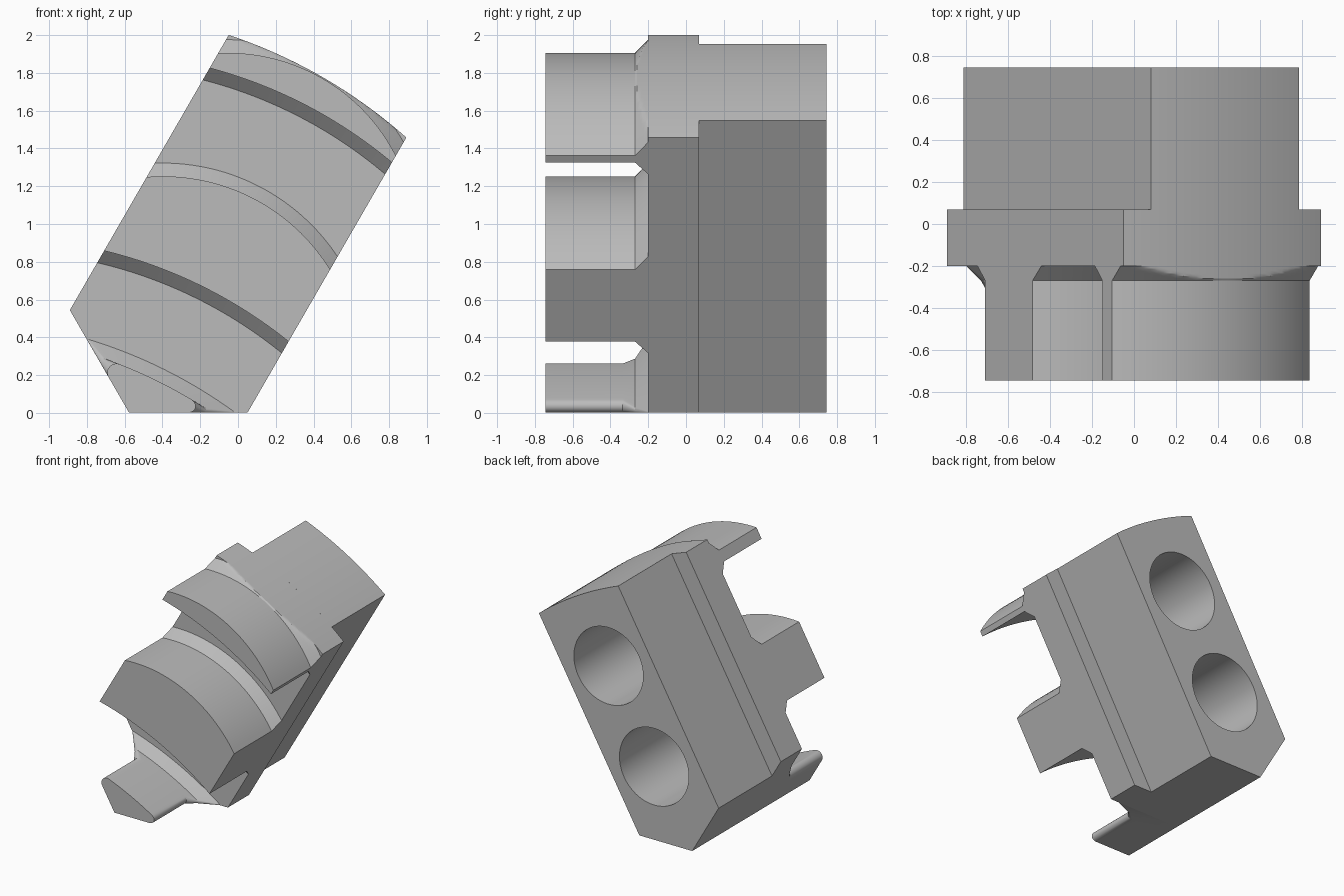
import bpy, bmesh, math

if "Cube" in bpy.data.objects:
    bpy.data.objects.remove(bpy.data.objects["Cube"])

steel = bpy.data.materials.new("grey steel")
steel.use_nodes = True
steel.diffuse_color = (0.5, 0.5, 0.5, 1)
steel.node_tree.nodes["Principled BSDF"].inputs["Base Color"].default_value = (0.5, 0.5, 0.5, 1)

C, S = math.cos(math.radians(30)), 0.5
HALF, TIP, SLOPE = 0.543, -0.2875, math.tan(math.radians(30))
FRONT, FACE, NECK, STEP, BACK = -0.745, -0.2, -0.27, 0.068, 0.745
CHAMFER = FACE - NECK


def place(v, u, y):
    """Across (v) and along (u) the tilted jaw to world space."""
    return (S * u + C * (v - 0.5), y, C * u - S * (v - 0.5))


def loft(name, rings):
    """Solid through rings given as (y, [(v, u), ...])."""
    bm = bmesh.new()
    loops = [[bm.verts.new(place(v, u, y)) for v, u in pts] for y, pts in rings]
    n = len(loops[0])
    for a, b in zip(loops, loops[1:]):
        for i in range(n):
            j = (i + 1) % n
            bm.faces.new((a[i], a[j], b[j], b[i]))
    bm.faces.new(loops[0])
    bm.faces.new(loops[-1])
    bmesh.ops.recalc_face_normals(bm, faces=bm.faces)
    mesh = bpy.data.meshes.new(name)
    bm.to_mesh(mesh)
    bm.free()
    mesh.materials.append(steel)
    ob = bpy.data.objects.new(name, mesh)
    bpy.context.collection.objects.link(ob)
    return ob


def arc(p, q, radius):
    """Function (v, offset) -> u for an upward bulging arc from p to q."""
    dv, du = q[0] - p[0], q[1] - p[1]
    chord = math.hypot(dv, du)
    drop = math.sqrt(radius ** 2 - chord ** 2 / 4)
    cv = (p[0] + q[0]) / 2 + du / chord * drop
    cu = (p[1] + q[1]) / 2 - dv / chord * drop
    return lambda v, off=0: cu + math.sqrt((radius + off) ** 2 - (v - cv) ** 2)


def edge_arc(left, right, radius):
    return arc((-HALF, left), (HALF, right), radius)


def span(a, b, n=32):
    return [a + (b - a) * i / n for i in range(n + 1)]


def tip_u(v):
    return TIP + SLOPE * abs(v)


top = edge_arc(1.708, 1.708, 2.7)


# Main block: wide flange in front, narrower body behind
def outline(half):
    return [(0, TIP), (half, tip_u(half))] + [(v, top(v)) for v in span(half, -half)] + [(-half, tip_u(half))]


flange = loft("flange", [(y, outline(HALF)) for y in (FACE, STEP)])
body = loft("rear_body", [(y, outline(0.407)) for y in (STEP, BACK)])

# Two blind bolt holes bored from the back
for u in (1.2, 0.39):
    circle = [(0.308 * math.cos(t), u + 0.308 * math.sin(t)) for t in span(0, math.tau, 64)[:-1]]
    cutter = loft("hole_cutter", [(-0.05, circle), (0.9, circle)])
    cutter.hide_render = True
    for ob in (flange, body):
        mod = ob.modifiers.new("bolt_hole", "BOOLEAN")
        mod.operation, mod.solver, mod.object = "DIFFERENCE", "EXACT", cutter
        bpy.context.view_layer.objects.active = ob
        bpy.ops.object.modifier_apply(modifier=mod.name)
    bpy.data.objects.remove(cutter)


# Curved scroll teeth with a chamfered root, trimmed by the top of the flange
def tooth(name, outer, inner):
    rings = []
    for y in span(FACE, NECK, 6) + [FRONT]:
        off = max(0, y - NECK)
        rings.append((y, [(v, min(outer(v, off), top(v))) for v in span(-HALF, HALF)]
                      + [(v, inner(v, -off)) for v in span(HALF, -HALF)]))
    return loft(name, rings)


upper = tooth("upper_tooth", edge_arc(1.597, 1.597, 1.0), edge_arc(1.506, 1.555, 2.5))
middle = tooth("middle_tooth", edge_arc(0.84, 0.901, 1.04), edge_arc(0.389, 0.461, 2.5))

# Small tooth at the tip, with rounded ends
root = arc((-0.389, -0.061), (0.487, -0.006), 2.6)


def meet(side, off):
    """Where the root arc crosses the slanted tip edge."""
    lo, hi = 0, HALF
    for _ in range(40):
        mid = (lo + hi) / 2
        if root(side * mid, off) > tip_u(mid):
            lo = mid
        else:
            hi = mid
    return side * lo


def rounded(side, off, d):
    """Corner curve running from the tip edge on to the arc."""
    k = meet(side, off)
    corner = (k, tip_u(k))
    a = (k - side * d * C, tip_u(k - side * d * C))
    vb = k - side * d
    b = (vb, root(vb, off))
    ha = [p + 0.34 * (c - p) for p, c in zip(a, corner)]
    hb = [p + 0.34 * (c - p) for p, c in zip(b, corner)]
    return [tuple((1 - t) ** 3 * a[i] + 3 * t * (1 - t) ** 2 * ha[i]
                  + 3 * t * t * (1 - t) * hb[i] + t ** 3 * b[i] for i in (0, 1))
            for t in span(0, 1, 12)]


def tip_ring(y, off, d):
    right, left = rounded(1, off, d), rounded(-1, off, d)
    crest = [(v, root(v, off)) for v in span(right[-1][0], left[-1][0], 24)[1:-1]]
    return (y, [(0, TIP)] + right + crest + left[::-1])


tip = loft("tip_tooth", [tip_ring(FACE, 0, 0.01), tip_ring(NECK, -CHAMFER, 0.05),
                         tip_ring(-0.335, -CHAMFER, 0.13), tip_ring(FRONT, -CHAMFER, 0.13)])

# Smooth the curved walls, keep the machined edges sharp
for ob in bpy.context.view_layer.objects:
    ob.select_set(ob in (flange, body, upper, middle, tip))
bpy.context.view_layer.objects.active = flange
bpy.ops.object.shade_smooth_by_angle(angle=math.radians(25))
